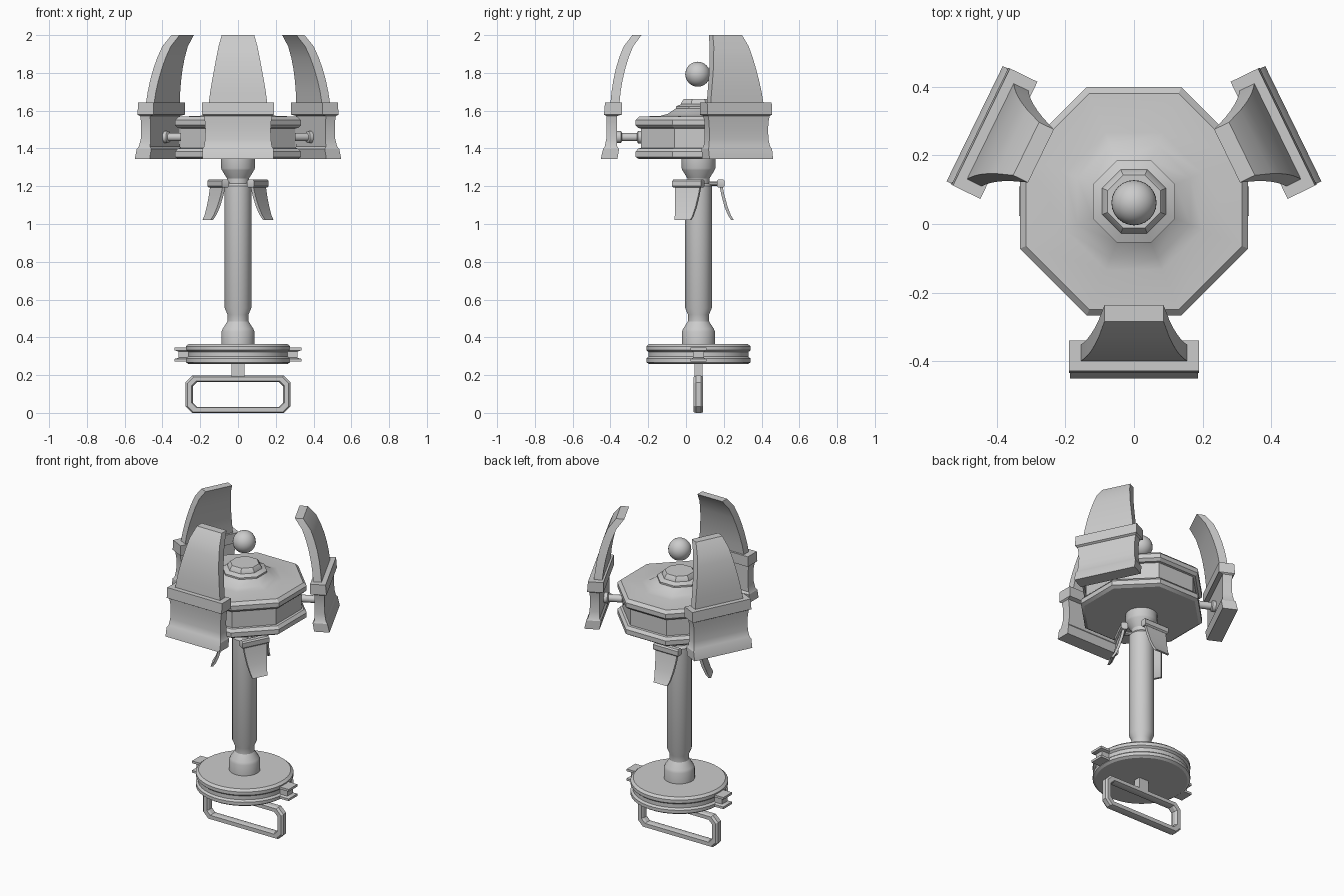
import bpy, bmesh
from math import pi, cos, sin, radians
from mathutils import Matrix, Vector

if "Cube" in bpy.data.objects:
    bpy.data.objects.remove(bpy.data.objects["Cube"])

CY = 0.066  # y of the central axis


def finish(name, bm, mat=None, angle=30):
    if mat is not None:
        bm.transform(mat)
    bmesh.ops.recalc_face_normals(bm, faces=bm.faces)
    me = bpy.data.meshes.new(name)
    bm.to_mesh(me)
    bm.free()
    ob = bpy.data.objects.new(name, me)
    bpy.context.collection.objects.link(ob)
    bpy.ops.object.select_all(action='DESELECT')
    ob.select_set(True)
    bpy.context.view_layer.objects.active = ob
    bpy.ops.object.shade_smooth_by_angle(angle=radians(angle))
    return ob


def loft(bm, rings):
    rows = [[bm.verts.new(p) for p in ring] for ring in rings]
    n = len(rows[0])
    for a, b in zip(rows, rows[1:]):
        for i in range(n):
            j = (i + 1) % n
            bm.faces.new((a[i], a[j], b[j], b[i]))
    bm.faces.new(rows[0][::-1])
    bm.faces.new(rows[-1])


def lathe(name, profile, n, mat=None, flat=False):
    """Revolve (radius, z); flat=True treats radius as the apothem."""
    k = 1 / cos(pi / n) if flat else 1
    bm = bmesh.new()
    loft(bm, [[(r * k * cos((i + .5) * 2 * pi / n), r * k * sin((i + .5) * 2 * pi / n), z)
               for i in range(n)] for r, z in profile])
    return finish(name, bm, mat if mat is not None else Matrix.Translation((0, CY, 0)))


def radial(deg):
    """Local +x points outward from the central axis."""
    return Matrix.Translation((0, CY, 0)) @ Matrix.Rotation(radians(deg), 4, 'Z')


def slab(name, rows, mat):
    """Loft rectangles given as (outer r, inner r, half width, z)."""
    bm = bmesh.new()
    loft(bm, [[(o, -w, z), (o, w, z), (i, w, z), (i, -w, z)] for o, i, w, z in rows])
    return finish(name, bm, mat)


def rod(name, profile, z, deg, n=16):
    """Radial pin; profile is (radius, distance from axis)."""
    return lathe(name, profile, n,
                 radial(deg) @ Matrix.Translation((0, 0, z)) @ Matrix.Rotation(pi / 2, 4, 'Y'))


# Handle loop and its stem
def chamfered(hx, z0, z1, c, y):
    pts = [(hx - c, z0), (hx, z0 + c), (hx, z1 - c), (hx - c, z1)]
    pts += [(-x, z) for x, z in reversed(pts)]
    return [bm.verts.new((x, y, z)) for x, z in pts]


bm = bmesh.new()
loops = [chamfered(.278, .008, .205, .035, CY - .014), chamfered(.278, .008, .205, .035, CY + .014),
         chamfered(.268, .012, .198, .033, CY + .025), chamfered(.245, .036, .176, .024, CY + .025),
         chamfered(.238, .04, .172, .022, CY + .014), chamfered(.238, .04, .172, .022, CY - .014),
         chamfered(.245, .036, .176, .024, CY - .025), chamfered(.268, .012, .198, .033, CY - .025)]
for k, a in enumerate(loops):
    b = loops[(k + 1) % len(loops)]
    for i in range(8):
        j = (i + 1) % 8
        bm.faces.new((a[i], a[j], b[j], b[i]))
bm.transform(Matrix.Translation((0, 0, -.008)))
finish("handle_loop", bm)
slab("handle_stem", [(.034, -.034, .022, .17), (.034, -.034, .022, .27)], radial(0))

# Base disc with grooved rim
lathe("base_disc", [(.262, .258), (.277, .268), (.277, .288), (.265, .298), (.265, .322),
                    (.277, .332), (.277, .352), (.262, .365)], 40)

# I-shaped lugs either side of the base
for side, deg in (("right", 0), ("left", 180)):
    slab("base_lug_" + side,
         [(.335, .23, .043, .272), (.335, .23, .043, .286), (.315, .23, .028, .292),
          (.315, .23, .028, .325), (.335, .23, .043, .331), (.335, .23, .043, .345)], radial(deg))

# Column
lathe("column", [(.088, .36), (.088, .43), (.082, .445), (.056, .485), (.056, .52), (.071, .555),
                 (.071, 1.2), (.058, 1.215), (.058, 1.24), (.086, 1.285), (.09, 1.295), (.09, 1.35)], 24)

# Octagonal head with recessed band and stepped cap
lathe("head", [(.315, 1.343), (.333, 1.355), (.333, 1.383), (.318, 1.4), (.305, 1.402), (.305, 1.506),
               (.318, 1.508), (.333, 1.523), (.333, 1.55), (.315, 1.568), (.2, 1.573), (.165, 1.582),
               (.12, 1.612), (.12, 1.622), (.093, 1.634), (.09, 1.645), (.077, 1.662)], 8, flat=True)

# Floating orb
bm = bmesh.new()
bmesh.ops.create_uvsphere(bm, u_segments=24, v_segments=16, radius=.066)
finish("orb", bm, Matrix.Translation((0, CY - .004, 1.793)))

# Large curved prongs around the head, each on a pin
PRONG = [(.517, .429, .187, 1.345), (.505, .42, .187, 1.398), (.496, .43, .18, 1.41),
         (.488, .43, .174, 1.45), (.486, .43, .173, 1.50), (.486, .43, .175, 1.54),
         (.488, .43, .181, 1.572), (.5, .406, .19, 1.579), (.495, .406, .19, 1.642),
         (.466, .418, .155, 1.642), (.46, .412, .147, 1.70), (.451, .402, .137, 1.76),
         (.438, .388, .126, 1.82), (.420, .370, .115, 1.88), (.396, .346, .103, 1.94),
         (.350, .302, .086, 2.0)]
for name, deg in (("front", -90), ("right", 26), ("left", 154)):
    slab("prong_" + name, PRONG, radial(deg))
    rod("prong_pin_" + name, [(.034, .29), (.034, .32), (.022, .325), (.022, .405),
                              (.032, .41), (.032, .436)], 1.46, deg)

# Small flared fins below the head, each hung from a bar
FIN = [(.128, .112, .074, 1.20), (.138, .122, .069, 1.15), (.155, .138, .061, 1.09),
       (.172, .157, .053, 1.045), (.188, .174, .047, 1.02)]
for name, deg in (("back", 90), ("right", -27), ("left", 207)):
    slab("fin_" + name, FIN, radial(deg))
    slab("fin_bar_" + name, [(.130, .105, .082, 1.192), (.138, .098, .086, 1.2),
                             (.138, .098, .086, 1.228), (.130, .105, .082, 1.236)], radial(deg))
    rod("fin_pin_" + name, [(.013, .05), (.013, .11)], 1.213, deg, 10)
